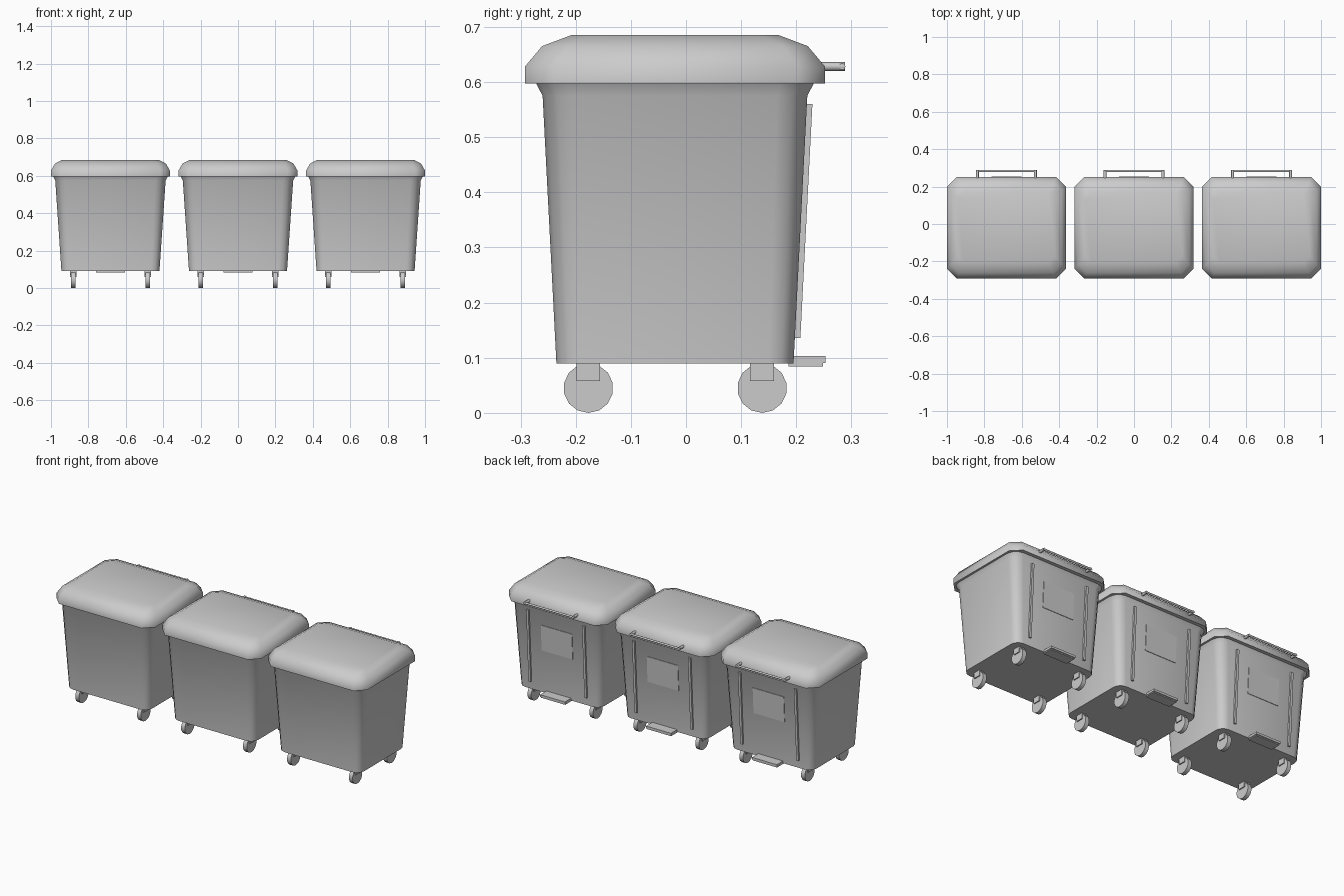
import bpy, bmesh, math
from mathutils import Matrix, Vector

if "Cube" in bpy.data.objects:
    bpy.data.objects.remove(bpy.data.objects["Cube"])

YC = -0.02          # front-back centre of a bin body
SLOPE = math.atan(0.025 / 0.485)   # lean of the rear wall


def finish(name, bm, smooth=None):
    bmesh.ops.recalc_face_normals(bm, faces=bm.faces)
    me = bpy.data.meshes.new(name)
    bm.to_mesh(me)
    bm.free()
    ob = bpy.data.objects.new(name, me)
    bpy.context.collection.objects.link(ob)
    if smooth:
        bpy.ops.object.select_all(action='DESELECT')
        ob.select_set(True)
        bpy.context.view_layer.objects.active = ob
        bpy.ops.object.shade_smooth_by_angle(angle=math.radians(smooth))
    return ob


def ring(hx, hy, z, c, seg, cx):
    # rectangle with rounded (seg > 1) or chamfered (seg = 1) corners
    pts = []
    for i, (sx, sy) in enumerate([(1, 1), (-1, 1), (-1, -1), (1, -1)]):
        for k in range(seg + 1):
            a = math.pi / 2 * (i + k / seg)
            pts.append((cx + sx * (hx - c) + c * math.cos(a),
                        YC + sy * (hy - c) + c * math.sin(a), z))
    return pts


def loft(name, rows, seg, cx, smooth):
    bm = bmesh.new()
    loops = [[bm.verts.new(p) for p in ring(*r, seg, cx)] for r in rows]
    n = len(loops[0])
    for a, b in zip(loops, loops[1:]):
        for i in range(n):
            j = (i + 1) % n
            bm.faces.new((a[i], a[j], b[j], b[i]))
    bm.faces.new(loops[0])
    bm.faces.new(loops[-1])
    return finish(name, bm, smooth)


def box(name, centre, size, tilt=0.0):
    bm = bmesh.new()
    m = (Matrix.Translation(centre) @ Matrix.Rotation(tilt, 4, 'X')
         @ Matrix.Diagonal((*size, 1)))
    bmesh.ops.create_cube(bm, size=1, matrix=m)
    return finish(name, bm)


def rod(name, p, q, r, sides, smooth=50):
    p, q = Vector(p), Vector(q)
    bm = bmesh.new()
    m = (Matrix.Translation((p + q) / 2)
         @ (q - p).to_track_quat('Z', 'Y').to_matrix().to_4x4())
    bmesh.ops.create_cone(bm, cap_ends=True, segments=sides, radius1=r,
                          radius2=r, depth=(q - p).length, matrix=m)
    return finish(name, bm, smooth)


def back_y(z):
    return 0.195 + (z - 0.09) * math.tan(SLOPE)


def build_bin(cx, tag):
    # tapered tub with flared rim
    loft("body_" + tag, [(0.262, 0.215, 0.09, 0.045),
                         (0.295, 0.24, 0.575, 0.055),
                         (0.307, 0.252, 0.598, 0.06)], 3, cx, 40)
    # domed lid with chamfered corners
    loft("lid_" + tag, [(0.318, 0.272, 0.597, 0.052),
                        (0.318, 0.272, 0.628, 0.052),
                        (0.297, 0.241, 0.665, 0.045),
                        (0.26, 0.188, 0.685, 0.035)], 1, cx, 50)
    # four castors
    for sx in (-1, 1):
        for y, end in ((-0.177, "front"), (0.138, "rear")):
            x = cx + sx * 0.199
            rod(f"wheel_{end}_{tag}", (x - 0.012, y, 0.045),
                (x + 0.012, y, 0.045), 0.045, 14, 40)
            box(f"wheel_fork_{end}_{tag}", (x, y, 0.0755), (0.036, 0.043, 0.035))
    # vertical ribs and panel on the rear wall
    for sx in (-1, 1):
        box("rear_rib_" + tag, (cx + sx * 0.18, back_y(0.348) + 0.004, 0.348),
            (0.014, 0.012, 0.425), -SLOPE)
    box("rear_panel_" + tag, (cx, back_y(0.415), 0.415), (0.2, 0.006, 0.15), -SLOPE)
    # foot pedal
    box("pedal_" + tag, (cx, 0.219, 0.097), (0.16, 0.068, 0.013))
    box("pedal_base_" + tag, (cx, 0.217, 0.088), (0.155, 0.062, 0.007))
    # lid handle
    for sx in (-1, 1):
        rod("handle_post_" + tag, (cx + sx * 0.155, 0.24, 0.628),
            (cx + sx * 0.155, 0.288, 0.628), 0.008, 8)
    rod("handle_bar_" + tag, (cx - 0.162, 0.283, 0.628),
        (cx + 0.162, 0.283, 0.628), 0.006, 8)


for cx, tag in ((-0.682, "left"), (0, "middle"), (0.682, "right")):
    build_bin(cx, tag)
